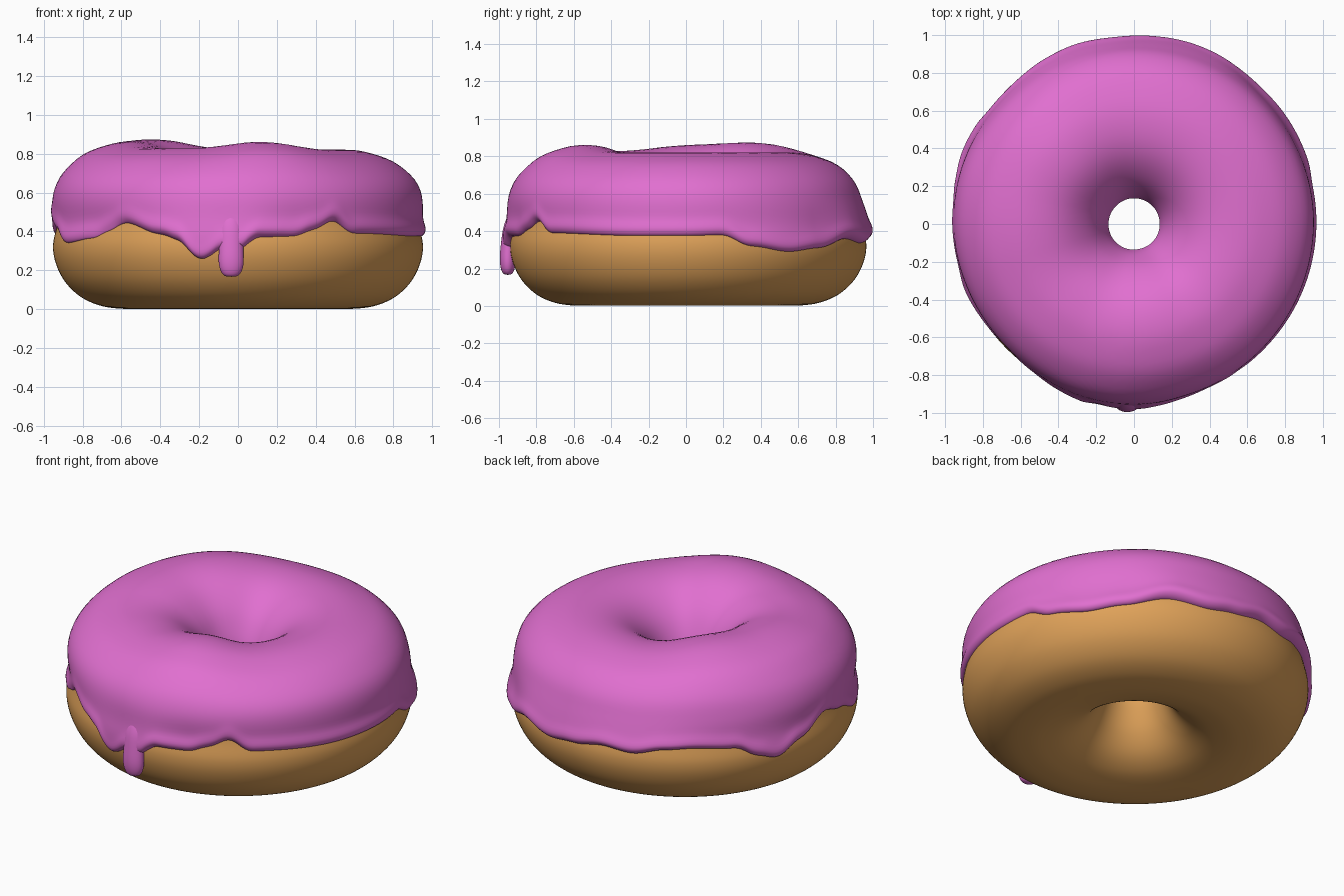
import bpy, bmesh, math
from mathutils import Vector

if "Cube" in bpy.data.objects:
    bpy.data.objects.remove(bpy.data.objects["Cube"])


def material(name, rgb):
    m = bpy.data.materials.new(name)
    m.diffuse_color = (*rgb, 1)
    m.use_nodes = True
    m.node_tree.nodes["Principled BSDF"].inputs["Base Color"].default_value = m.diffuse_color
    return m


def lookup(table, deg):
    """Smooth periodic interpolation of (angle, value) pairs."""
    t = table + [(table[0][0] + 360, table[0][1])]
    deg = (deg - t[0][0]) % 360 + t[0][0]
    for (a, va), (b, vb) in zip(t, t[1:]):
        if a <= deg <= b:
            k = (deg - a) / (b - a)
            return va + (vb - va) * k * k * (3 - 2 * k)


def soft(table, deg, width):
    """Lookup averaged over a few degrees to round off kinks."""
    return sum(lookup(table, deg + width * k / 3) for k in range(-3, 4)) / 7


def finish(name, bm, mat):
    bmesh.ops.recalc_face_normals(bm, faces=bm.faces)
    for f in bm.faces:
        f.smooth = True
    me = bpy.data.meshes.new(name)
    bm.to_mesh(me)
    bm.free()
    me.materials.append(mat)
    ob = bpy.data.objects.new(name, me)
    bpy.context.collection.objects.link(ob)
    return ob


def ring_mesh(name, section, count, mat):
    """Closed ring: section(angle in degrees) gives a closed (r, z) loop."""
    bm = bmesh.new()
    rings = []
    for i in range(count):
        d = 360 * i / count
        c, s = math.cos(math.radians(d)), math.sin(math.radians(d))
        rings.append([bm.verts.new((r * c, r * s, z)) for r, z in section(d)])
    n = len(rings[0])
    for i in range(count):
        a, b = rings[i], rings[(i + 1) % count]
        for j in range(n):
            k = (j + 1) % n
            bm.faces.new((a[j], b[j], b[k], a[k]))
    return finish(name, bm, mat)


# Dough cross-section, from inside the hole, over the top, round and under
KEYS = [(.152, .45), (.178, .55), (.243, .66), (.34, .745), (.45, .79), (.58, .80),
        (.70, .775), (.80, .73), (.875, .65), (.91, .55), (.93, .44),
        (.952, .33), (.938, .235), (.89, .14), (.81, .063), (.71, .018),
        (.60, .002), (.50, .006), (.39, .033), (.295, .09), (.22, .18),
        (.17, .29), (.15, .37)]
STEPS = 8
prof = []
for i in range(len(KEYS)):
    p0, p1, p2, p3 = [Vector(KEYS[(i + o) % len(KEYS)]) for o in (-1, 0, 1, 2)]
    for s in range(STEPS):
        t = s / STEPS
        prof.append(0.5 * (2 * p1 + (p2 - p0) * t
                           + (2 * p0 - 5 * p1 + 4 * p2 - p3) * t * t
                           + (3 * p1 - p0 - 3 * p2 + p3) * t ** 3))


def at(f):
    """Point and outward normal at a fractional profile index."""
    n = len(prof)
    i = int(f)
    p, q = prof[i % n], prof[(i + 1) % n]
    t0 = prof[(i + 1) % n] - prof[(i - 1) % n]
    t1 = prof[(i + 2) % n] - p
    t = t0.lerp(t1, f - i).normalized()
    return p.lerp(q, f - i), Vector((-t.y, t.x))


def shift(p, d):
    """Slightly uneven dough: bulges a little to the back."""
    k = max(0, p[0] - 0.5) / 0.45
    return p[0] + 0.012 * k * math.sin(math.radians(d)), p[1]


# By angle: wavy lower edge height, top bumps, lower flare, side fullness
EDGE = [(0, .375), (12, .38), (21, .32), (35, .29), (47, .31), (62, .36),
        (75, .335), (85, .355), (97, .385), (107, .37), (118, .405),
        (127, .415), (142, .40), (149, .34), (156, .305), (166, .37),
        (179, .455), (190, .41), (202, .34), (218, .365), (224, .40),
        (231, .445), (245, .385), (252, .35), (256.5, .265), (260, .255),
        (263, .30), (266, .32), (270, .30), (272, .32), (275.5, .37),
        (288, .375), (295, .41), (302, .457), (309, .39), (345, .375)]
BUMP = [(0, 0), (95, 0), (140, .055), (180, .04), (215, .007), (250, .007),
        (282, .046), (315, 0)]
FLARE = [(0, 0), (45, 0), (65, .025), (90, .02), (115, .025), (140, .008),
         (180, 0), (220, -.018), (255, .02), (272, .02), (290, 0)]
FULL = [(0, .024), (45, .008), (90, 0), (130, .01), (170, .028), (220, .024),
        (270, .034)]


def edge_index(z):
    """Profile index where the outer side reaches height z."""
    i = 8 * STEPS
    while prof[i + 1].y > z:
        i += 1
    a, b = prof[i].y, prof[i + 1].y
    return i + (a - z) / (a - b)


def icing_section(d):
    end = edge_index(soft(EDGE, d, 2))
    bump, flare, full = soft(BUMP, d, 12), lookup(FLARE, d), lookup(FULL, d)
    pts = []
    N, M = 52, 24
    for k in range(N + 1):
        u = (1 - math.cos(math.pi * k / N)) / 2
        p, n = at(u * end)
        dist = min(u, 1 - u) * end * 0.0135
        lip = math.sqrt(max(0, 1 - (1 - min(dist / 0.03, 1)) ** 2))
        off = 0.022 + bump * max(0, n.y) ** 2
        if u > 0.5:
            off += 0.008 * math.exp(-((dist - 0.04) / 0.035) ** 2)
            off += flare * math.exp(-((p.y - 0.42) / 0.11) ** 2)
            off += full * math.exp(-((p.y - 0.59) / 0.11) ** 2)
        pts.append(shift(p + n * (off * lip - 0.002), d))
    for k in range(M + 1):          # hidden underside, just inside the dough
        p, n = at((1 - k / M) * end)
        pts.append(shift(p - n * 0.02, d))
    return pts


dough_mat = material("dough", (0.74, 0.36, 0.10))
icing_mat = material("icing", (0.75, 0.16, 0.63))

ring_mesh("dough", lambda d: [shift(p, d) for p in prof], 160, dough_mat)
ring_mesh("icing", icing_section, 480, icing_mat)

# Long hanging drip at the front: (height, half width)
DRIP = [(.166, .028), (.178, .046), (.205, .060), (.24, .066), (.28, .065),
        (.33, .063), (.38, .066), (.43, .064), (.48, .045), (.52, .02)]
bm = bmesh.new()
SIDES = 24
loops = []
for z, w in DRIP:
    y = -0.953 + 0.03 * max(0, z - 0.30) / 0.2
    loops.append([bm.verts.new((-0.035 + w * math.cos(a), y + 0.66 * w * math.sin(a), z))
                  for a in (2 * math.pi * i / SIDES for i in range(SIDES))])
for a, b in zip(loops, loops[1:]):
    for i in range(SIDES):
        j = (i + 1) % SIDES
        bm.faces.new((a[i], a[j], b[j], b[i]))
bm.faces.new(loops[0])
bm.faces.new(loops[-1])
drip = finish("icing_drip", bm, icing_mat)
sub = drip.modifiers.new("smooth", 'SUBSURF')
sub.levels = sub.render_levels = 1
